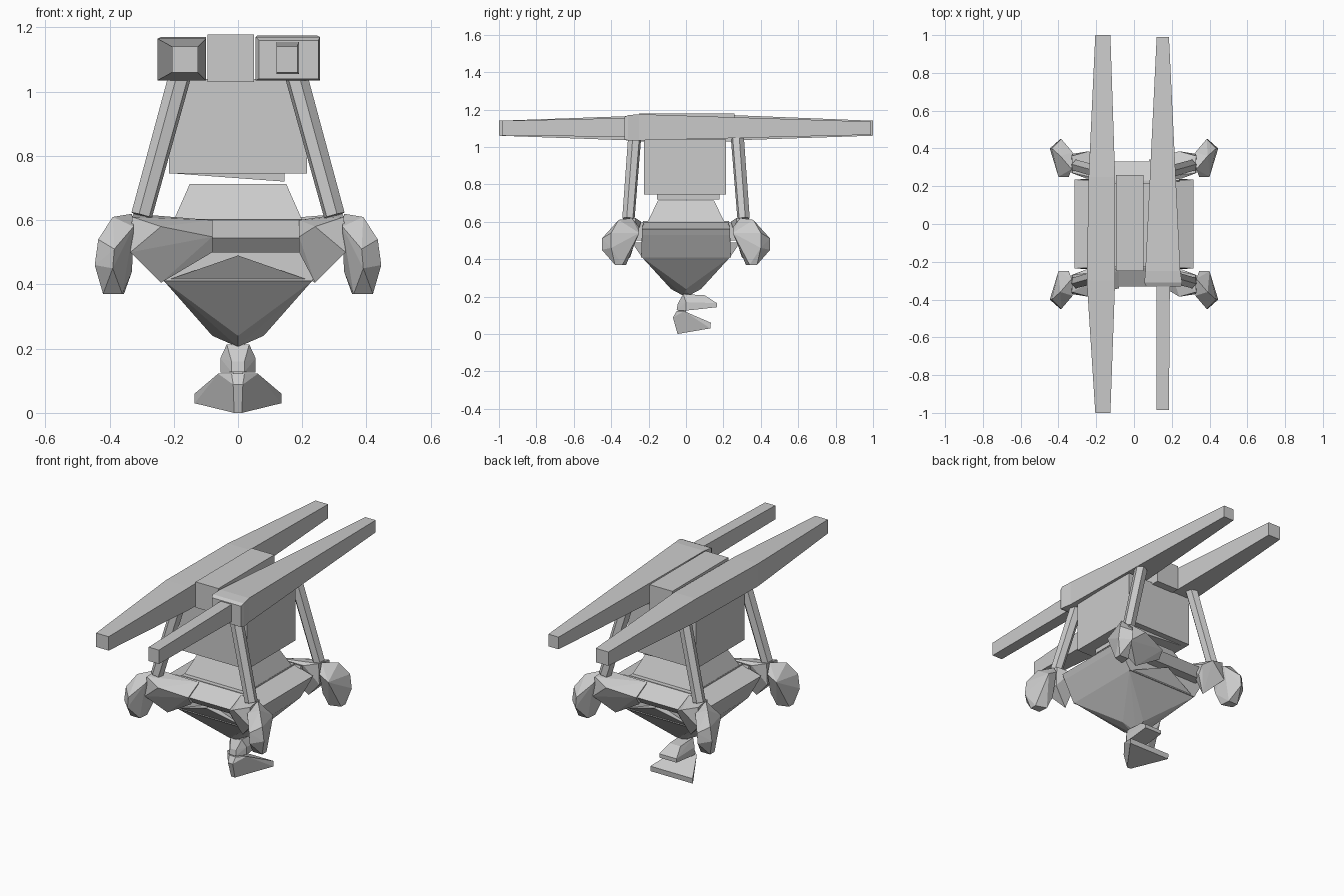
import bpy, bmesh
from mathutils import Vector

if "Cube" in bpy.data.objects:
    bpy.data.objects.remove(bpy.data.objects["Cube"])


def finish(name, bm):
    bmesh.ops.recalc_face_normals(bm, faces=bm.faces)
    me = bpy.data.meshes.new(name)
    bm.to_mesh(me)
    bm.free()
    ob = bpy.data.objects.new(name, me)
    bpy.context.collection.objects.link(ob)
    return ob


def hull(name, pts, sx=1, sy=1):
    """Faceted convex solid, optionally mirrored by sign."""
    bm = bmesh.new()
    for x, y, z in pts:
        bm.verts.new((x * sx, y * sy, z))
    r = bmesh.ops.convex_hull(bm, input=bm.verts[:])
    junk = {v for v in r["geom_interior"] + r["geom_unused"]
            if isinstance(v, bmesh.types.BMVert)}
    bmesh.ops.delete(bm, geom=list(junk), context='VERTS')
    bmesh.ops.dissolve_limit(bm, angle_limit=0.02, verts=bm.verts[:], edges=bm.edges[:])
    return finish(name, bm)


def both(pts):
    """Add the x-mirrored copy of each point."""
    return [(s * x, y, z) for x, y, z in pts for s in (1, -1)]


def four(pts):
    return both([(x, s * y, z) for x, y, z in pts for s in (1, -1)])


def box(name, x0, x1, y0, y1, z0, z1):
    return hull(name, [(x, y, z) for x in (x0, x1) for y in (y0, y1) for z in (z0, z1)])


def loft(name, sections):
    """Beam along y from sections (y, x0, x1, z0, z1)."""
    bm = bmesh.new()
    rings = [[bm.verts.new(p) for p in ((a, y, c), (b, y, c), (b, y, d), (a, y, d))]
             for y, a, b, c, d in sections]
    for r, q in zip(rings, rings[1:]):
        for i in range(4):
            j = (i + 1) % 4
            bm.faces.new((r[i], r[j], q[j], q[i]))
    bm.faces.new(rings[0])
    bm.faces.new(rings[-1])
    return finish(name, bm)


def strut(name, a, b, r0, r1):
    """Six-sided rod between two points."""
    a, b = Vector(a), Vector(b)
    d = b - a
    bm = bmesh.new()
    bmesh.ops.create_cone(bm, cap_ends=True, segments=6, radius1=r0, radius2=r1, depth=d.length)
    rot = d.to_track_quat('Z', 'Y')
    for v in bm.verts:
        v.co = rot @ v.co + (a + b) / 2
    return finish(name, bm)


# Long twin beams on top
loft("left_beam", [(-1, -.205, -.125, 1.06, 1.14), (-.3, -.25, -.10, 1.035, 1.165),
                   (.25, -.24, -.10, 1.035, 1.17), (1, -.205, -.125, 1.06, 1.14)])
loft("right_beam", [(-.33, .065, .25, 1.04, 1.16), (-.31, .055, .255, 1.035, 1.17),
                    (-.25, .06, .245, 1.035, 1.175), (.99, .12, .185, 1.065, 1.135)])
loft("right_beam_nose", [(-.985, .12, .185, 1.06, 1.14), (-.3, .12, .19, 1.055, 1.155)])

# Central body
box("top_block", -.095, .05, -.25, .26, 1.03, 1.178)
box("body_box", -.215, .215, -.225, .215, .745, 1.04)
hull("body_underside", [(x, y, .746) for x in (-.21, .145) for y in (-.155, .18)]
     + [(.145, -.155, .72), (.145, .18, .72)])
hull("pedestal", four([(.2, .205, .6), (.15, .15, .713)]))

# Deck with sloping rim and faceted keel below it
hull("deck", four([(.2, .23, .595), (.315, .235, .56), (.3, .235, .53), (.23, .24, .41)]))
hull("keel", four([(.23, .235, .41), (0, .29, .49), (.08, 0, .24), (0, .08, .24), (0, .015, .205)]))
box("deck_plate", -.2, .2, -.23, .23, .59, .603)
for sy, side in ((-1, "front"), (1, "back")):
    hull(side + "_rail", both([(.24, .23, .6), (.24, .33, .545), (.24, .29, .5), (.24, .2, .5)]), 1, sy)

# Corner brackets, hanging pods and raked struts
for sx in (-1, 1):
    for sy in (-1, 1):
        tag = ("right_" if sx > 0 else "left_") + ("back" if sy > 0 else "front")
        xe = .08 if sx == sy else .19          # opposite brackets reach further inward
        ye = .34 if sx == sy else .355
        hull("bracket_" + tag, [
            (.325, .27, .62), (.33, .36, .61), (.335, .37, .5), (.33, .27, .5),
            (.24, .385, .58), (.24, .3, .405), (.25, .24, .6),
            (xe, .24, .6), (xe, ye, .548), (xe, ye - .03, .5)], sx, sy)
        hull("pod_" + tag, [
            (.33, .29, .62), (.345, .25, .57), (.40, .25, .54), (.39, .36, .61),
            (.325, .38, .58), (.435, .40, .54), (.385, .45, .51), (.446, .40, .46),
            (.39, .45, .45), (.42, .34, .37), (.42, .38, .37), (.355, .32, .37),
            (.36, .38, .37), (.33, .30, .44)], sx, sy)
        strut("strut_" + tag, (sx * .30, sy * .308, .615), (sx * .182, sy * .275, 1.045), .034, .036)

# Open beak-like claw under the keel
hull("neck", four([(.015, .015, .24), (.025, .02, .18)]))
hull("upper_jaw", both([(.055, .165, .165), (.055, .165, .143), (.055, 0, .125), (.035, .10, .207),
                        (.035, -.015, .213), (.055, 0, .17), (.02, -.05, .127), (.02, -.045, .16)]))
hull("lower_jaw", both([(.135, .133, .06), (.135, .13, .03), (.062, -.01, .122), (.015, -.07, .088),
                        (.012, -.045, 0), (.02, -.05, .122)]))
box("jaw_hinge", -.015, .015, -.04, 0, .11, .14)
